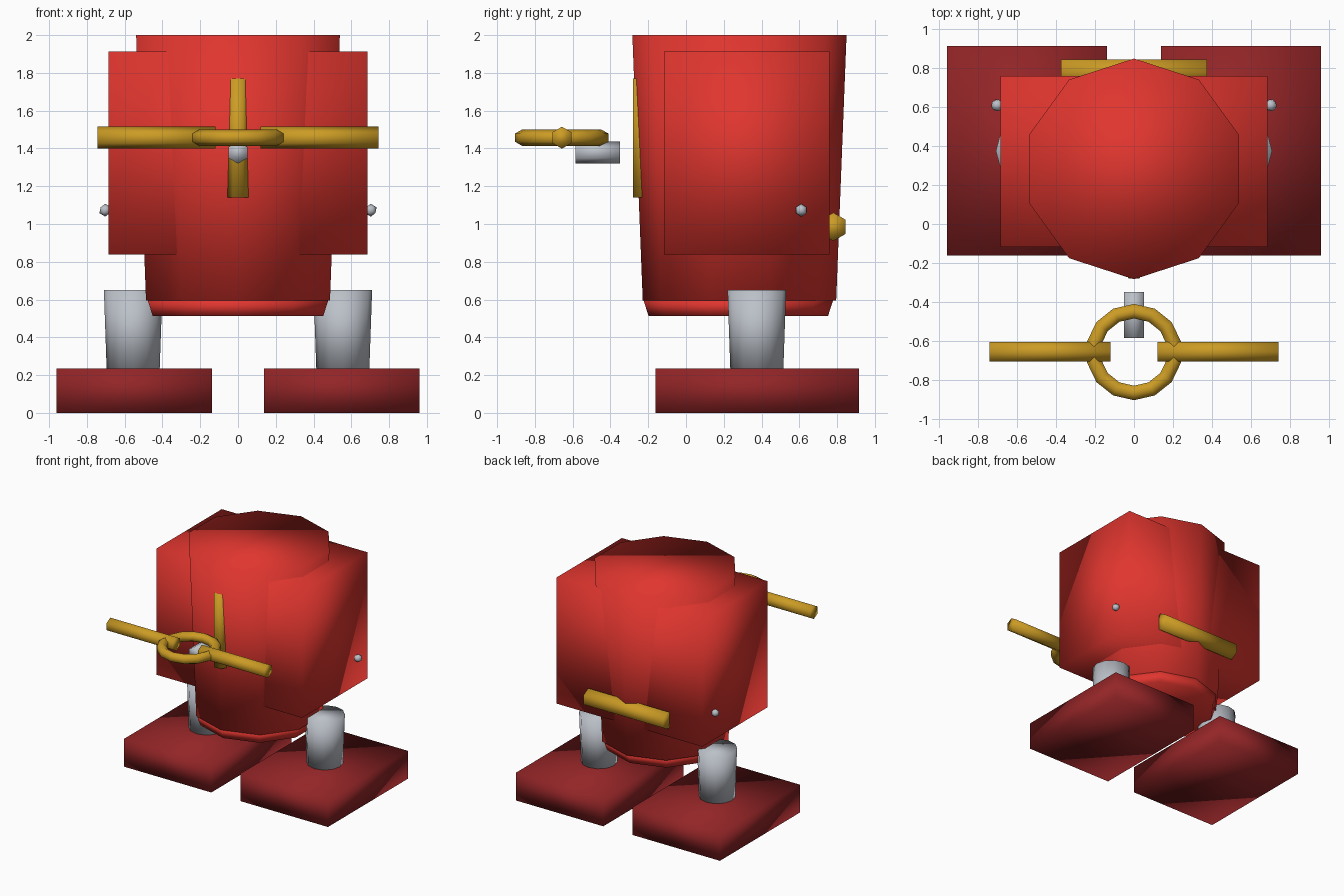
import bpy, bmesh, math
from mathutils import Matrix

if "Cube" in bpy.data.objects:
    bpy.data.objects.remove(bpy.data.objects["Cube"])


def material(name, rgb):
    m = bpy.data.materials.new(name)
    m.diffuse_color = (*rgb, 1)
    m.use_nodes = True
    m.node_tree.nodes["Principled BSDF"].inputs["Base Color"].default_value = m.diffuse_color
    return m


RED = material("bright red", (0.75, 0.036, 0.028))
DARK_RED = material("dark red", (0.29, 0.018, 0.02))
GOLD = material("gold", (0.60, 0.33, 0.018))
STEEL = material("pale steel", (0.50, 0.53, 0.58))


def finish(bm, name, mat):
    """Turn a bmesh into a softly shaded object."""
    bmesh.ops.recalc_face_normals(bm, faces=bm.faces)
    for f in bm.faces:
        f.smooth = True
    mesh = bpy.data.meshes.new(name)
    bm.to_mesh(mesh)
    bm.free()
    mesh.materials.append(mat)
    ob = bpy.data.objects.new(name, mesh)
    bpy.context.collection.objects.link(ob)
    return ob


def box(name, mat, lo, hi):
    bm = bmesh.new()
    bmesh.ops.create_cube(bm, size=1)
    for v in bm.verts:
        v.co = [(a + b) / 2 + c * (b - a) for a, b, c in zip(lo, hi, v.co)]
    return finish(bm, name, mat)


def rod(name, mat, centre, length, r_low, r_high=None, sides=6, axis='Z', turn=0):
    """Prism or frustum along an axis; turn is the angle of the first corner."""
    r_high = r_low if r_high is None else r_high
    bm = bmesh.new()
    rings = []
    for r, h in ((r_low, -length / 2), (r_high, length / 2)):
        ring = []
        for i in range(sides):
            a = turn + math.tau * i / sides
            ring.append(bm.verts.new((r * math.cos(a), r * math.sin(a), h)))
        rings.append(ring)
    low, high = rings
    for i in range(sides):
        j = (i + 1) % sides
        bm.faces.new((low[i], low[j], high[j], high[i]))
    bm.faces.new(low[::-1])
    bm.faces.new(high)
    rot = {'X': Matrix.Rotation(math.pi / 2, 4, 'Y'),
           'Y': Matrix.Rotation(-math.pi / 2, 4, 'X'),
           'Z': Matrix.Identity(4)}[axis]
    bm.transform(Matrix.Translation(centre) @ rot)
    return finish(bm, name, mat)


UP = math.pi / 2

# Ten-sided tapering body, its base rim and the box housing through it
rod("body", RED, (0, 0.283, 1.297), 1.406, 0.512, 0.567, 10, turn=UP)
rod("body_base", RED, (0, 0.277, 0.556), 0.085, 0.475, 0.503, 10, turn=UP)
box("side_housing", RED, (-0.685, -0.117, 0.838), (0.685, 0.76, 1.912))

# Paired parts: feet, legs, side bolts and handle bars
for s, side in ((-1, "left"), (1, "right")):
    x0, x1 = sorted((s * 0.138, s * 0.96))
    box(side + "_foot", DARK_RED, (x0, -0.162, 0), (x1, 0.915, 0.236))
    rod(side + "_leg", STEEL, (s * 0.555, 0.375, 0.435), 0.43, 0.14, 0.155, 12)
    bm = bmesh.new()
    bmesh.ops.create_icosphere(bm, subdivisions=1, radius=0.034,
                               matrix=Matrix.Translation((s * 0.703, 0.61, 1.073)))
    finish(bm, side + "_bolt", STEEL)
    rod(side + "_handle_bar", GOLD, (s * 0.4315, -0.657, 1.457), 0.623, 0.058, axis='X')

# Front strip, floating peg and rear bar
rod("front_strip", GOLD, (0, -0.23, 1.455), 0.63, 0.057)
rod("peg", STEEL, (0, -0.468, 1.378), 0.235, 0.058, axis='Y', turn=UP)
rod("rear_bar", GOLD, (0, 0.78, 0.985), 0.75, 0.075, axis='X')

# Ring joining the handle bars
bm = bmesh.new()
MAJOR, MINOR = 14, 6
rings = []
for i in range(MAJOR):
    a = UP + math.tau * i / MAJOR
    ring = []
    for k in range(MINOR):
        b = UP + math.tau * k / MINOR
        r = 0.21 + 0.043 * math.cos(b)
        ring.append(bm.verts.new((r * math.cos(a), -0.658 + r * math.sin(a),
                                  1.457 + 0.043 * math.sin(b))))
    rings.append(ring)
for i in range(MAJOR):
    p, q = rings[i], rings[(i + 1) % MAJOR]
    for k in range(MINOR):
        m = (k + 1) % MINOR
        bm.faces.new((p[k], q[k], q[m], p[m]))
finish(bm, "handle_ring", GOLD)
